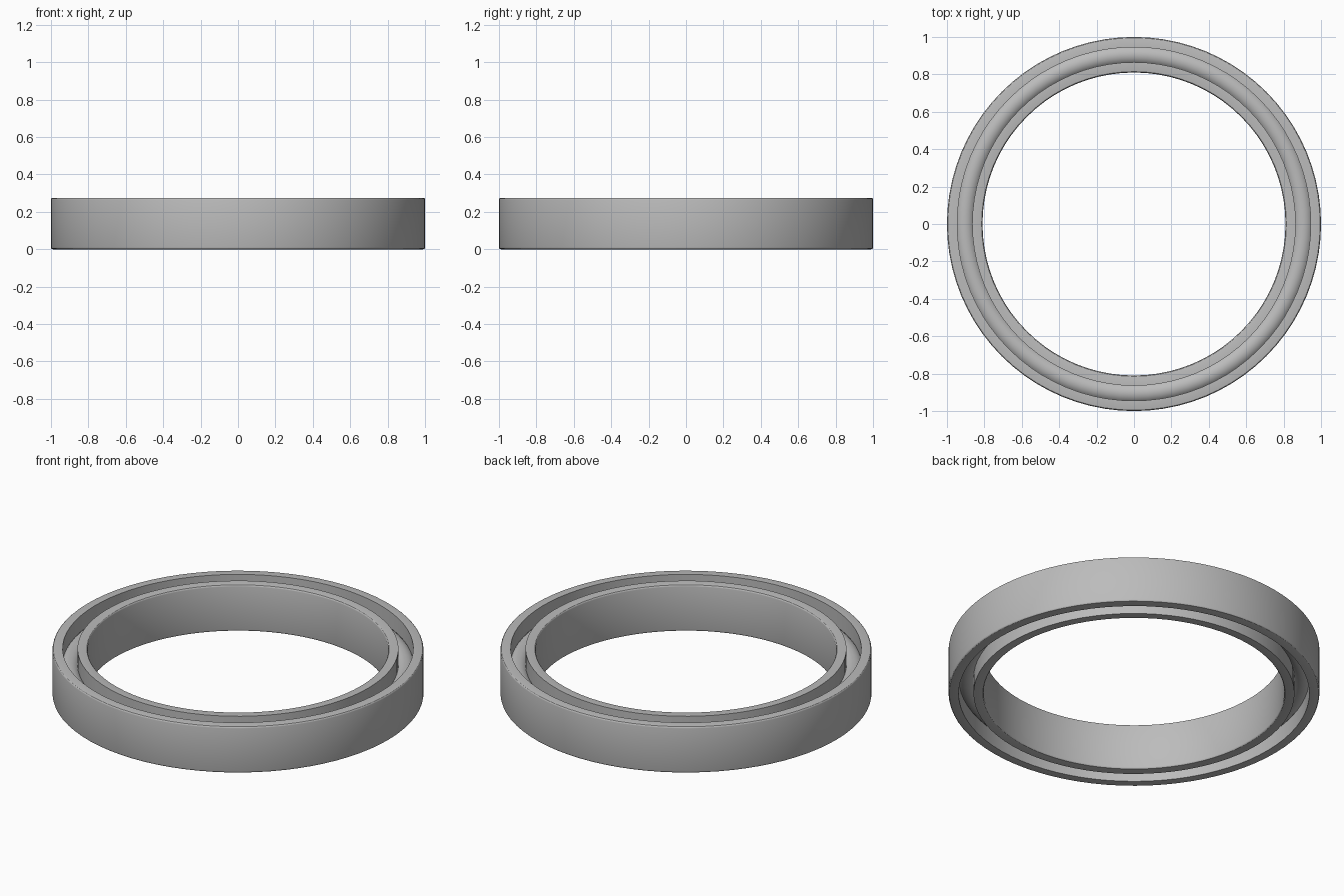
import bpy
import bmesh
from math import pi, sin, cos

cube = bpy.data.objects.get("Cube")
if cube:
    bpy.data.objects.remove(cube, do_unlink=True)

HEIGHT = 0.275
MID = HEIGHT / 2
PITCH = 0.905     # radius of the rolling track
BALL = 0.058      # radius of the rolling section
CHAMFER = 0.01
SEGMENTS = 80

steel = bpy.data.materials.new("grey steel")
steel.use_nodes = True
GREY = (0.5, 0.5, 0.5, 1)
steel.diffuse_color = GREY
steel.node_tree.nodes["Principled BSDF"].inputs["Base Color"].default_value = GREY


def lathe(name, profile):
    """Spin a closed (radius, height) profile around z."""
    bm = bmesh.new()
    verts = [bm.verts.new((r, 0, z)) for r, z in profile]
    edges = [bm.edges.new((v, verts[i - 1])) for i, v in enumerate(verts)]
    bmesh.ops.spin(bm, geom=verts + edges, cent=(0, 0, 0), axis=(0, 0, 1),
                   angle=2 * pi, steps=SEGMENTS, use_merge=True)
    bmesh.ops.remove_doubles(bm, verts=bm.verts, dist=1e-5)
    bmesh.ops.recalc_face_normals(bm, faces=bm.faces)
    mesh = bpy.data.meshes.new(name)
    bm.to_mesh(mesh)
    bm.free()
    mesh.materials.append(steel)
    obj = bpy.data.objects.new(name, mesh)
    bpy.context.collection.objects.link(obj)
    bpy.ops.object.select_all(action="DESELECT")
    obj.select_set(True)
    bpy.context.view_layer.objects.active = obj
    bpy.ops.object.shade_smooth_by_angle(angle=pi / 6)


def race(name, wall, lip):
    """Ring with a rounded outer wall and a grooved lip facing the track."""
    to_lip = 1 if lip > wall else -1
    half = []
    for i in range(4):
        a = i * pi / 6
        half.append((wall + to_lip * CHAMFER * (1 - cos(a)),
                     MID - CHAMFER + CHAMFER * sin(a)))
    half.append((lip, MID))
    # groove arc from the lip down to the middle of the track
    start = (BALL ** 2 - (lip - PITCH) ** 2) ** 0.5
    half.append((lip, start))
    for i in range(1, 5):
        z = start * (1 - i / 5)
        half.append((PITCH - to_lip * (BALL ** 2 - z * z) ** 0.5, z))
    profile = [(r, MID + z) for r, z in half]
    profile += [(r, MID - z) for r, z in reversed(half)]
    lathe(name, profile)


# Inner and outer races
race("outer_race", 1.0, 0.945)
race("inner_race", 0.81, 0.865)

# Continuous rolling ring between the races
lathe("rolling_ring", [(PITCH + BALL * cos(i * pi / 10), MID + BALL * sin(i * pi / 10))
                       for i in range(20)])
